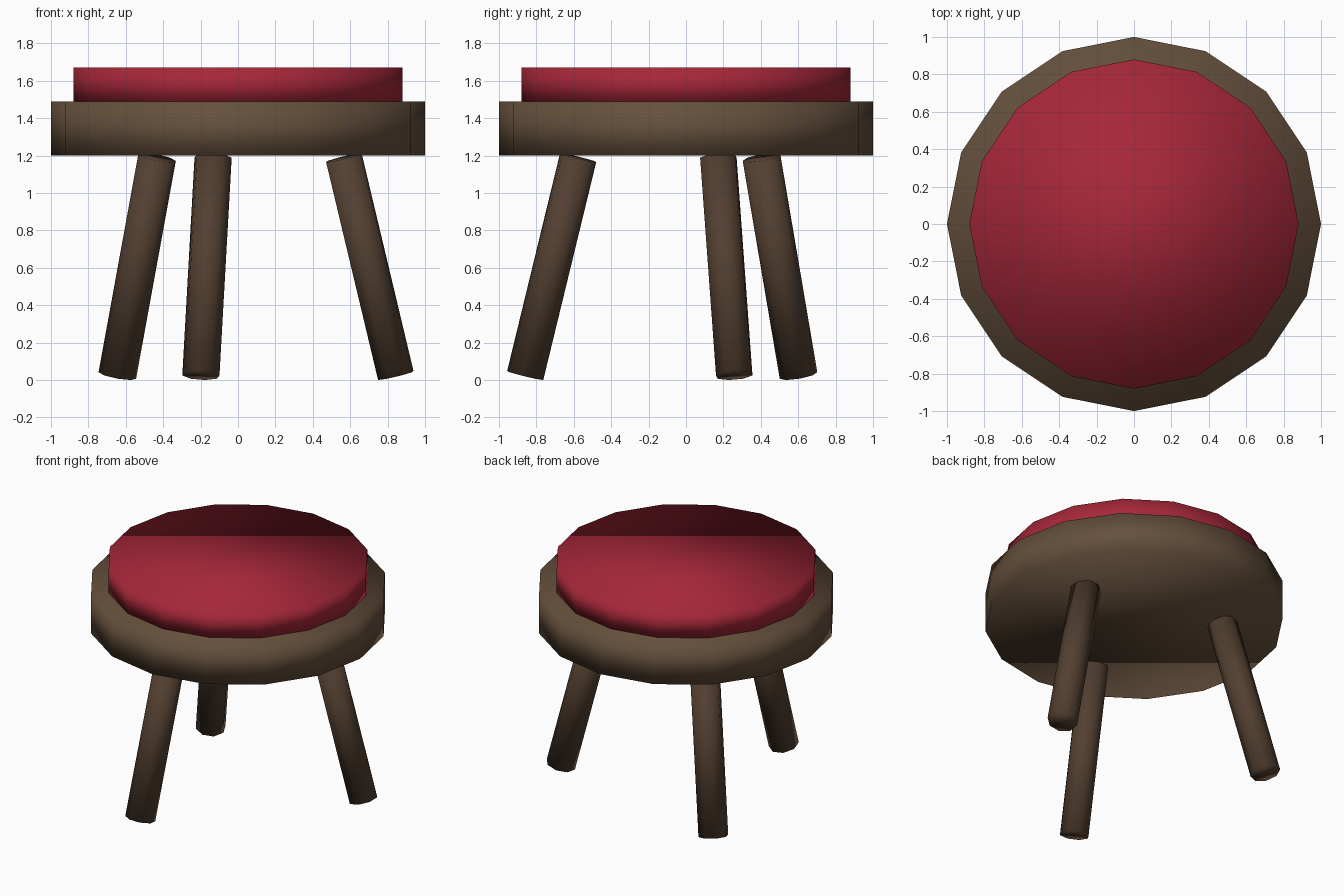
import bpy
from math import radians, cos, sin

if "Cube" in bpy.data.objects:
    bpy.data.objects.remove(bpy.data.objects["Cube"])


def material(name, rgb):
    m = bpy.data.materials.new(name)
    m.diffuse_color = (*rgb, 1)
    m.use_nodes = True
    m.node_tree.nodes["Principled BSDF"].inputs["Base Color"].default_value = m.diffuse_color
    return m


wood = material("wood", (0.13, 0.08, 0.045))
dark_wood = material("dark_wood", (0.085, 0.05, 0.03))
red = material("red_fabric", (0.38, 0.02, 0.04))


def cylinder(name, sides, radius, depth, location, mat, rotation=(0, 0, 0)):
    bpy.ops.mesh.primitive_cylinder_add(vertices=sides, radius=radius, depth=depth,
                                        location=location, rotation=rotation)
    ob = bpy.context.object
    ob.name = name
    ob.data.materials.append(mat)
    bpy.ops.object.shade_smooth()
    return ob


# Round seat board and cushion
cylinder("seat", 16, 1.0, 0.29, (0, 0, 1.345), wood)
cylinder("cushion", 16, 0.88, 0.18, (0, 0, 1.58), red)

# Three splayed legs, 120 degrees apart
tilt = radians(14)
for i, name in enumerate(("right_leg", "back_left_leg", "front_leg")):
    a = radians(17 + 120 * i)
    cylinder(name, 8, 0.102, 1.2, (0.737 * cos(a), 0.737 * sin(a), 0.607),
             dark_wood, (0, -tilt, a))
